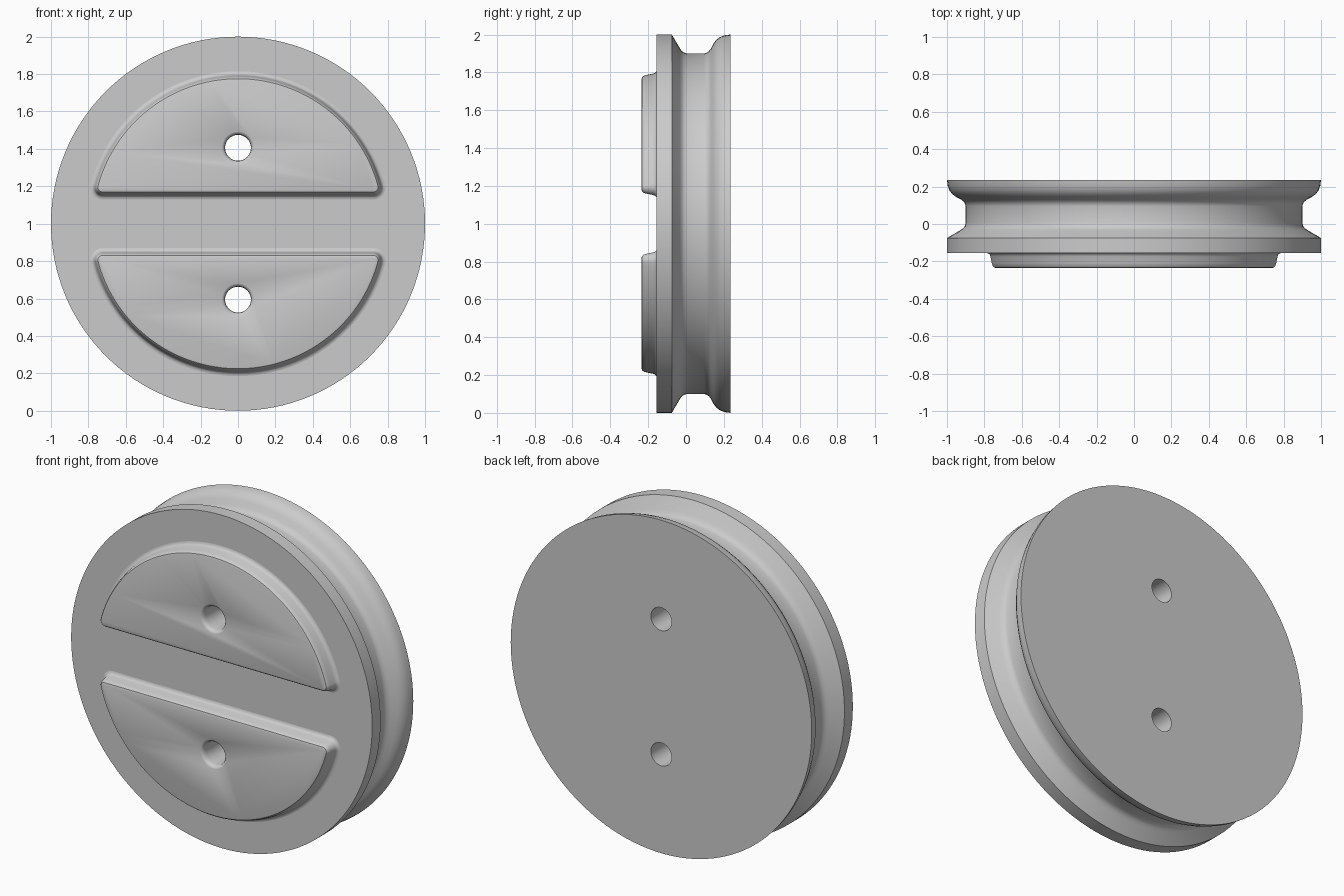
import bpy, bmesh
from math import sin, cos, pi, asin, hypot, sqrt

cube = bpy.data.objects.get("Cube")
if cube:
    bpy.data.objects.remove(cube)

MID = 1.0          # height of the axle
HOLE = 0.406       # hole distance from the axle

grey = bpy.data.materials.new("light grey")
grey.use_nodes = True
grey.diffuse_color = (0.6, 0.6, 0.6, 1)
grey.node_tree.nodes["Principled BSDF"].inputs["Base Color"].default_value = grey.diffuse_color


def loft(name, loops):
    """Skin a stack of equal closed loops and cap both ends."""
    bm = bmesh.new()
    rings = [[bm.verts.new(p) for p in loop] for loop in loops]
    n = len(rings[0])
    for a, b in zip(rings, rings[1:]):
        for i in range(n):
            j = (i + 1) % n
            bm.faces.new((a[i], a[j], b[j], b[i]))
    bm.faces.new(rings[0])
    bm.faces.new(rings[-1])
    bmesh.ops.recalc_face_normals(bm, faces=bm.faces[:])
    mesh = bpy.data.meshes.new(name)
    bm.to_mesh(mesh)
    bm.free()
    mesh.materials.append(grey)
    obj = bpy.data.objects.new(name, mesh)
    bpy.context.collection.objects.link(obj)
    return obj


def lathe(name, profile, z, steps):
    """Turn (radius, y) points around a front-to-back axis at height z."""
    return loft(name, [[(r * cos(2 * pi * i / steps), y, z + r * sin(2 * pi * i / steps))
                        for i in range(steps)] for r, y in profile])


def arc(cx, cz, r, a0, a1, n):
    return [(cx + r * cos(a0 + (a1 - a0) * i / n), cz + r * sin(a0 + (a1 - a0) * i / n))
            for i in range(n + 1)]


def segment_outline(d):
    """Half-moon outline with rounded corners, inset by d."""
    radius, chord, corner = 0.815, 0.13, 0.065
    cz = chord + corner
    cx = sqrt((radius - corner) ** 2 - cz ** 2)
    a = asin(cz / hypot(cx, cz))
    return (arc(cx, cz, corner - d, -pi / 2, a, 8)
            + arc(0, 0, radius - d, a, pi - a, 72)[1:-1]
            + arc(-cx, cz, corner - d, pi - a, 3 * pi / 2, 8))


# Grooved wheel
wheel = lathe("wheel", [
    (1, -0.155), (1, -0.075), (0.93, -0.034), (0.915, -0.024), (0.905, -0.012),
    (0.9, 0.005), (0.9, 0.095), (0.903, 0.108), (0.912, 0.121), (0.925, 0.131),
    (0.952, 0.145), (0.972, 0.16), (0.987, 0.18), (0.996, 0.205), (1, 0.235)], MID, 128)
parts = [wheel]

# Raised half-moon pads: filleted foot, sloped wall, rounded rim
pad_wall = [(0, -0.15), (0, -0.155), (0.01, -0.157), (0.018, -0.164), (0.022, -0.175),
            (0.029, -0.21), (0.033, -0.223), (0.04, -0.232), (0.05, -0.235)]
for name, side in (("upper_pad", 1), ("lower_pad", -1)):
    parts.append(loft(name, [[(x, y, MID + side * z) for x, z in segment_outline(d)]
                             for d, y in pad_wall]))

# Through holes with a rounded front lip
cutters = [lathe("hole_cutter", [
    (0.1, -0.25), (0.089, -0.236), (0.079, -0.231), (0.072, -0.222), (0.069, -0.205),
    (0.069, 0.3)], MID + s * HOLE, 48) for s in (1, -1)]
for obj in parts:
    for cutter in cutters:
        cutter.hide_render = True
        mod = obj.modifiers.new("hole", "BOOLEAN")
        mod.operation = "DIFFERENCE"
        mod.solver = "EXACT"
        mod.object = cutter
    bpy.ops.object.select_all(action="DESELECT")
    obj.select_set(True)
    bpy.context.view_layer.objects.active = obj
    for mod in obj.modifiers[:]:
        bpy.ops.object.modifier_apply(modifier=mod.name)
    bpy.ops.object.shade_smooth_by_angle(angle=0.6)
for cutter in cutters:
    bpy.data.objects.remove(cutter)
